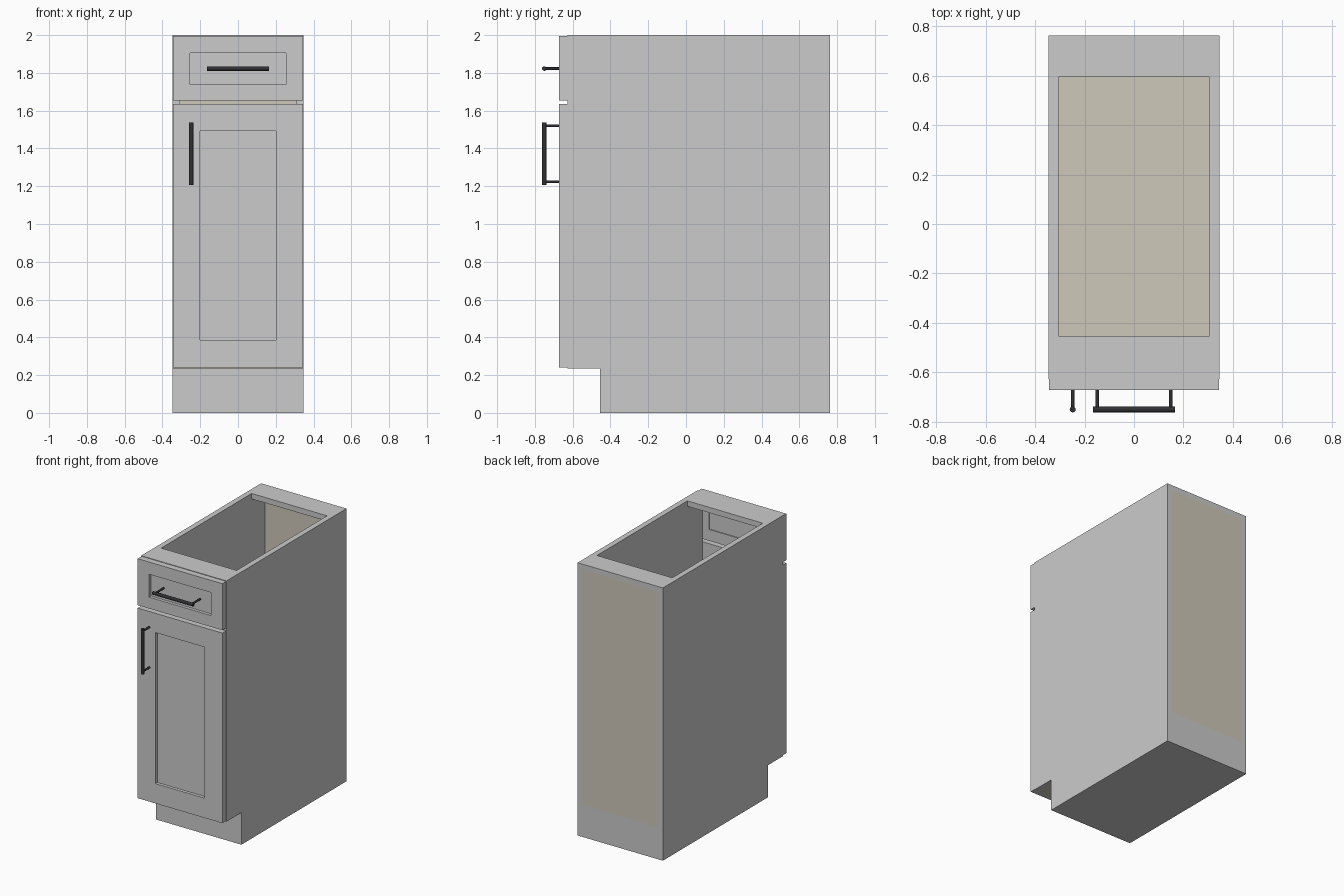
import bpy
from math import pi

if "Cube" in bpy.data.objects:
    bpy.data.objects.remove(bpy.data.objects["Cube"])


def material(name, color):
    m = bpy.data.materials.new(name)
    m.diffuse_color = color
    m.use_nodes = True
    m.node_tree.nodes["Principled BSDF"].inputs["Base Color"].default_value = m.diffuse_color
    return m


TAN = material("tan_board", (0.62, 0.58, 0.49, 1))
BLACK = material("dark_metal", (0.03, 0.03, 0.035, 1))


def box(name, x, y, z, mat=None):
    """Box from (min, max) ranges on each axis."""
    c = [(r[0] + r[1]) / 2 for r in (x, y, z)]
    bpy.ops.mesh.primitive_cube_add(size=1, location=c)
    o = bpy.context.object
    o.name = name
    o.scale = [r[1] - r[0] for r in (x, y, z)]
    bpy.ops.object.transform_apply(location=False, rotation=False, scale=True)
    if mat:
        o.data.materials.append(mat)
    return o


def rod(name, center, length, radius, rot):
    bpy.ops.mesh.primitive_cylinder_add(vertices=24, radius=radius, depth=length,
                                        location=center, rotation=rot)
    o = bpy.context.object
    o.name = name
    o.data.materials.append(BLACK)
    bpy.ops.object.shade_smooth_by_angle()


W, IN = 0.346, 0.306            # outer and inner half widths
BACK, FRONT, FACE = 0.762, -0.627, -0.672
BASE, TOP, T = 0.235, 2.0, 0.04

# Plinth with recessed toe kick
box("plinth", (-W, W), (-0.455, BACK), (0, BASE))

# Carcass
for name, x in (("left_side", (-W, -IN)), ("right_side", (IN, W))):
    box(name, x, (FRONT, BACK), (BASE, TOP))
box("bottom_panel", (-IN, IN), (FRONT, BACK), (BASE, BASE + T), TAN)
box("back_panel", (-IN, IN), (BACK - 0.015, BACK), (BASE + T, TOP - T), TAN)
box("front_stretcher", (-IN, IN), (FRONT, -0.453), (TOP - T, TOP))
box("back_stretcher", (-IN, IN), (0.595, BACK), (TOP - T, TOP))


def shaker_front(name, z0, z1, stile, rail_low, rail_high):
    """Framed front with stiles, rails and a recessed centre panel."""
    w, y = 0.343, (FACE, FRONT)
    xi = w - stile
    box(name + "_left_stile", (-w, -xi), y, (z0, z1))
    box(name + "_right_stile", (xi, w), y, (z0, z1))
    box(name + "_bottom_rail", (-xi, xi), y, (z0, z0 + rail_low))
    box(name + "_top_rail", (-xi, xi), y, (z1 - rail_high, z1))
    box(name + "_panel", (-xi, xi), (FACE + 0.023, FRONT - 0.007),
        (z0 + rail_low, z1 - rail_high))


shaker_front("door", 0.24, 1.634, 0.143, 0.145, 0.142)
shaker_front("drawer", 1.655, 1.996, 0.09, 0.083, 0.09)


def handle(name, x, z, y_surface, vertical):
    """Bar pull: round bar on two round posts."""
    bar_y = -0.75
    rod(name + "_bar", (x, bar_y, z), 0.33, 0.012, (0, 0 if vertical else pi / 2, 0))
    for i, d in enumerate((-0.148, 0.148)):
        px, pz = (x, z + d) if vertical else (x + d, z)
        rod(f"{name}_post_{i + 1}", (px, (bar_y + y_surface) / 2, pz),
            y_surface - bar_y, 0.007, (pi / 2, 0, 0))


handle("door_handle", -0.248, 1.372, FACE, True)
handle("drawer_handle", 0, 1.823, FACE + 0.023, False)
